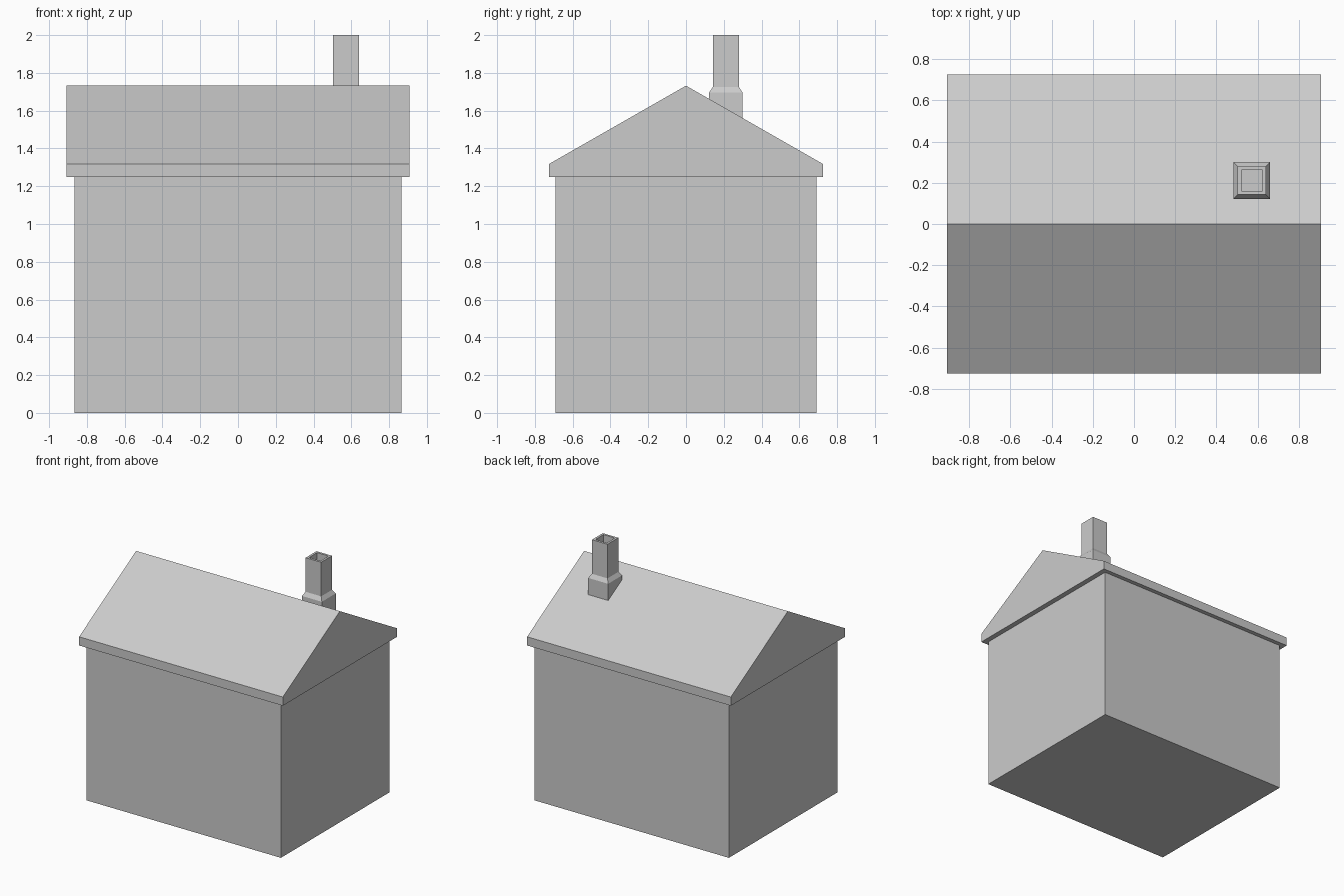
import bpy

if "Cube" in bpy.data.objects:
    bpy.data.objects.remove(bpy.data.objects["Cube"])


def loft(name, rings):
    """Skin a closed solid through rings that share a point count."""
    n = len(rings[0])
    verts = [p for ring in rings for p in ring]
    faces = [tuple(reversed(range(n))), tuple(range(len(verts) - n, len(verts)))]
    for r in range(len(rings) - 1):
        a, b = r * n, (r + 1) * n
        faces += [(a + i, a + (i + 1) % n, b + (i + 1) % n, b + i) for i in range(n)]
    mesh = bpy.data.meshes.new(name)
    mesh.from_pydata(verts, [], faces)
    mesh.update()
    obj = bpy.data.objects.new(name, mesh)
    bpy.context.collection.objects.link(obj)
    return obj


def rect(hx, hy, z, cx=0.0, cy=0.0):
    return [(cx + sx * hx, cy + sy * hy, z)
            for sx, sy in ((-1, -1), (1, -1), (1, 1), (-1, 1))]


EAVE_Z = 1.248

# Walls
loft("walls", [rect(0.866, 0.691, 0.0), rect(0.866, 0.691, EAVE_Z)])

# Gabled roof with a flat underside and vertical eave edge
gable = [(-0.725, EAVE_Z), (0.725, EAVE_Z), (0.725, 1.318), (0, 1.732), (-0.725, 1.318)]
loft("roof", [[(x, y, z) for y, z in gable] for x in (-0.907, 0.907)])

# Chimney: wide base, sloped shoulder, narrow stack, recessed flue
profile = [(0.089, 1.5), (0.089, 1.695), (0.069, 1.726),
           (0.069, 2.0), (0.051, 2.0), (0.051, 1.88)]
loft("chimney", [rect(h, h, z, 0.572, 0.211) for h, z in profile])
